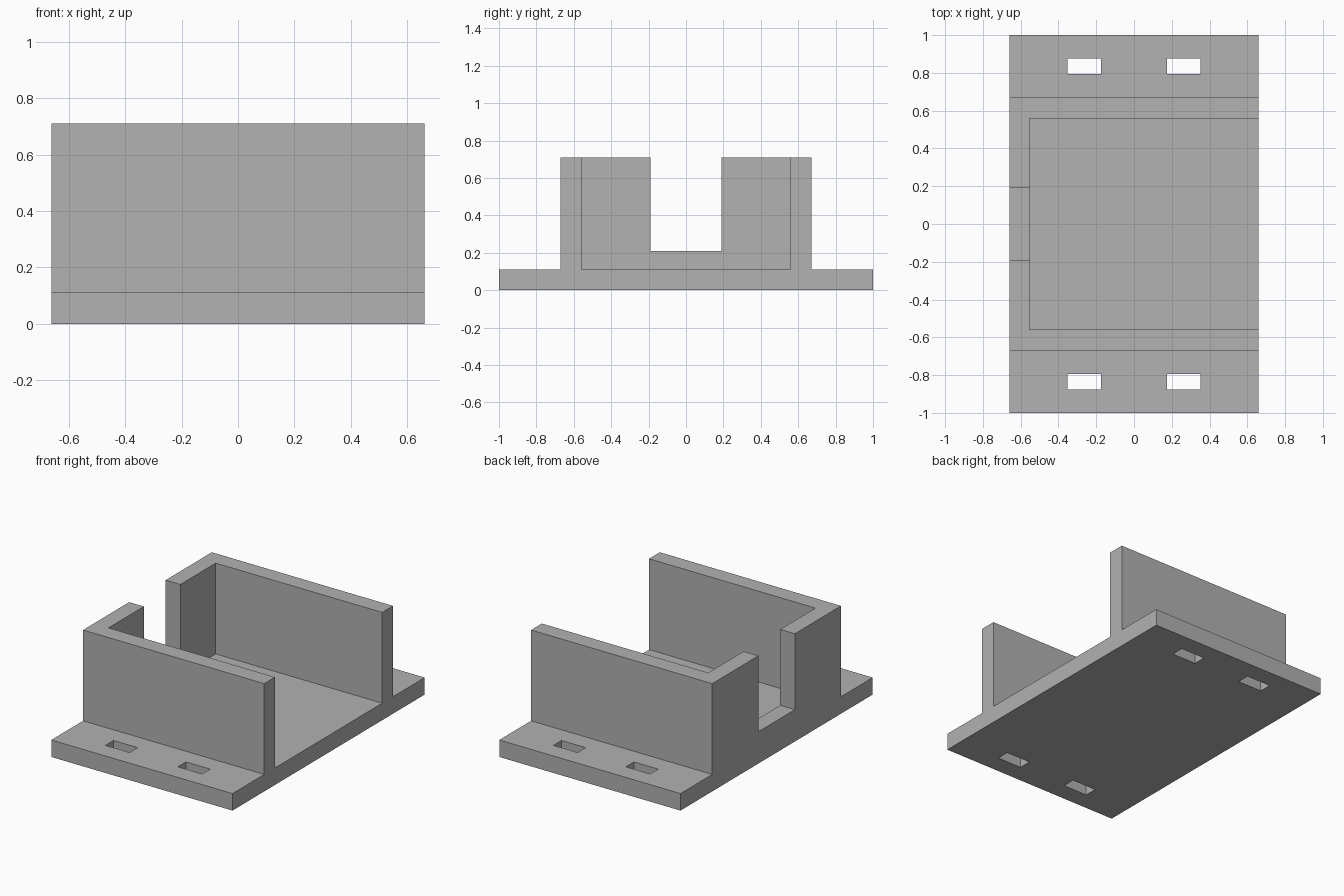
import bpy
import bmesh
from mathutils import Matrix, Vector

cube = bpy.data.objects.get("Cube")
if cube:
    bpy.data.objects.remove(cube, do_unlink=True)

HALF_X, HALF_Y = 0.66, 1.0
BASE_TOP, WALL_TOP = 0.112, 0.71
WALL_OUT, WALL_IN = 0.67, 0.558
END_IN = -0.553
NOTCH_HALF, NOTCH_Z = 0.19, 0.21

grey = bpy.data.materials.new("plain grey")
grey.use_nodes = True
colour = (0.445, 0.445, 0.445, 1)
grey.diffuse_color = colour
grey.node_tree.nodes["Principled BSDF"].inputs["Base Color"].default_value = colour


def make_object(name, bm):
    bmesh.ops.recalc_face_normals(bm, faces=bm.faces)
    mesh = bpy.data.meshes.new(name)
    bm.to_mesh(mesh)
    bm.free()
    mesh.materials.append(grey)
    obj = bpy.data.objects.new(name, mesh)
    bpy.context.collection.objects.link(obj)
    return obj


def cut_box(target, low, high):
    """Cut a box with the given opposite corners out of the target."""
    low, high = Vector(low), Vector(high)
    bm = bmesh.new()
    matrix = Matrix.Translation((low + high) / 2) @ Matrix.Diagonal((high - low).to_4d())
    bmesh.ops.create_cube(bm, size=1, matrix=matrix)
    cutter = make_object("cutter", bm)
    cutter.hide_render = True
    mod = target.modifiers.new("cut", 'BOOLEAN')
    mod.operation = 'DIFFERENCE'
    mod.solver = 'EXACT'
    mod.object = cutter
    bpy.context.view_layer.objects.active = target
    bpy.ops.object.modifier_apply(modifier=mod.name)
    bpy.data.objects.remove(cutter, do_unlink=True)


# Flanged block: stepped profile extruded along x
half = [(HALF_Y, 0), (HALF_Y, BASE_TOP), (WALL_OUT, BASE_TOP), (WALL_OUT, WALL_TOP)]
profile = half + [(-y, z) for y, z in reversed(half)]
bm = bmesh.new()
face = bm.faces.new([bm.verts.new((-HALF_X, y, z)) for y, z in profile])
side = bmesh.ops.extrude_face_region(bm, geom=[face], use_keep_orig=True)
bmesh.ops.translate(bm, vec=(2 * HALF_X, 0, 0),
                    verts=[v for v in side["geom"] if isinstance(v, bmesh.types.BMVert)])
bracket = make_object("mounting_bracket", bm)

# Open tray cavity, leaving two side walls and one end wall
cut_box(bracket, (END_IN, -WALL_IN, BASE_TOP), (1, WALL_IN, 1))

# Notch in the end wall
cut_box(bracket, (-1, -NOTCH_HALF, NOTCH_Z), (END_IN + 0.1, NOTCH_HALF, 1))

# Mounting slots in both flanges
for sx in (-1, 1):
    for sy in (-1, 1):
        x, y = sx * 0.264, sy * 0.835
        cut_box(bracket, (x - 0.088, y - 0.042, -0.1), (x + 0.088, y + 0.042, 0.3))
